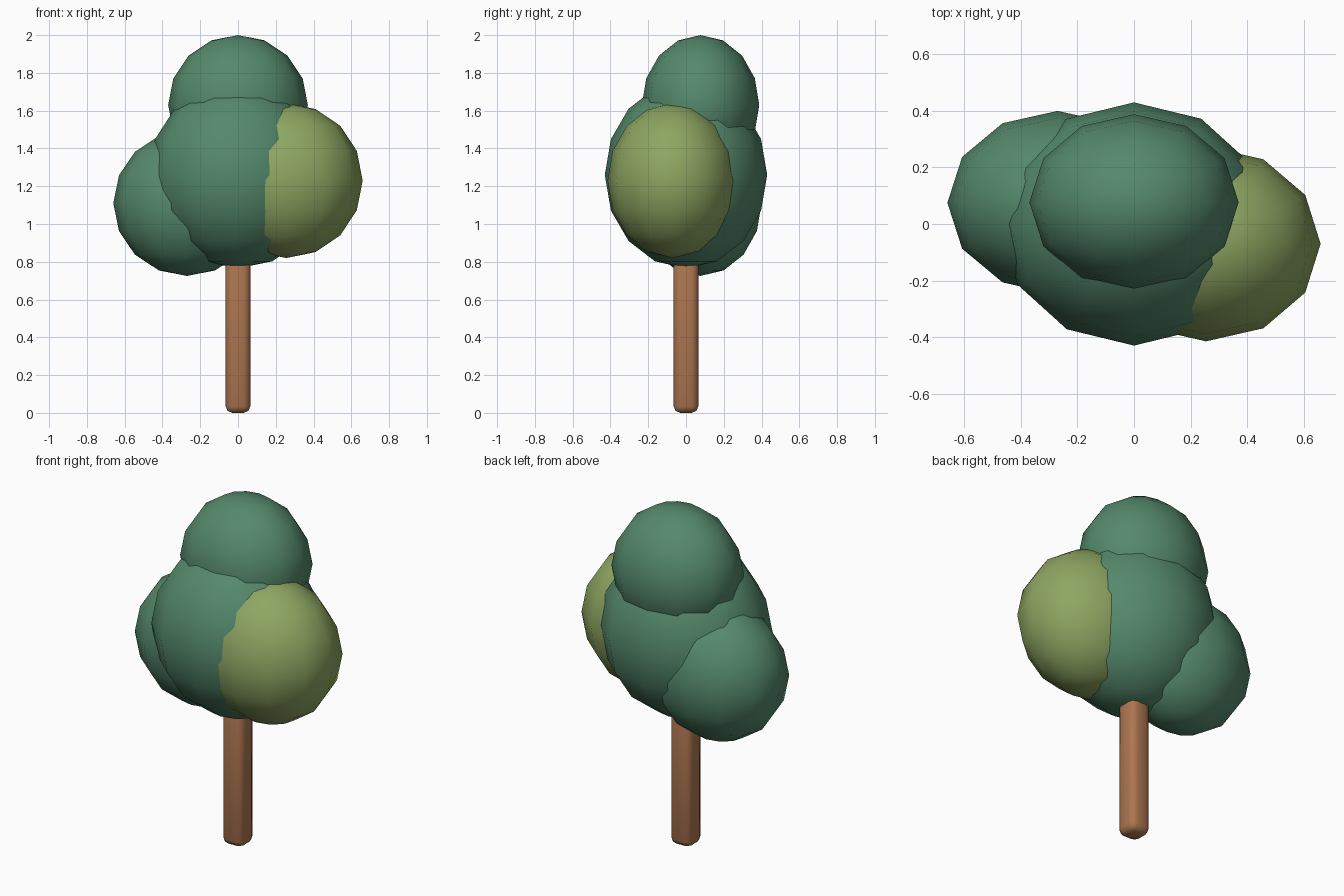
import bpy

if "Cube" in bpy.data.objects:
    bpy.data.objects.remove(bpy.data.objects["Cube"])


def material(name, rgb):
    m = bpy.data.materials.new(name)
    m.diffuse_color = (*rgb, 1)
    m.use_nodes = True
    m.node_tree.nodes["Principled BSDF"].inputs["Base Color"].default_value = m.diffuse_color
    return m


GREEN = material("leaf_green", (0.09, 0.25, 0.15))
OLIVE = material("leaf_olive", (0.27, 0.38, 0.12))
BROWN = material("bark_brown", (0.42, 0.18, 0.08))


def foliage(name, centre, radii, mat):
    bpy.ops.mesh.primitive_uv_sphere_add(segments=12, ring_count=8, radius=1, location=centre)
    ob = bpy.context.object
    ob.name = name
    ob.scale = radii
    bpy.ops.object.transform_apply(location=False, rotation=False, scale=True)
    bpy.ops.object.shade_smooth()
    ob.data.materials.append(mat)


# Foliage clumps
foliage("middle_foliage", (0, 0, 1.26), (0.475, 0.43, 0.495), GREEN)
foliage("top_foliage", (0, 0.077, 1.63), (0.37, 0.311, 0.37), GREEN)
foliage("left_foliage", (-0.27, 0.075, 1.11), (0.39, 0.325, 0.385), GREEN)
foliage("right_foliage", (0.255, -0.07, 1.23), (0.405, 0.345, 0.41), OLIVE)

# Trunk: square post with rounded edges, top hidden in the foliage
HEIGHT = 0.95
bpy.ops.mesh.primitive_cube_add(size=1, location=(0, 0, HEIGHT / 2))
trunk = bpy.context.object
trunk.name = "trunk"
trunk.scale = (0.13, 0.13, HEIGHT)
bpy.ops.object.transform_apply(location=False, rotation=False, scale=True)
bevel = trunk.modifiers.new("rounded_edges", 'BEVEL')
bevel.width = 0.035
bevel.segments = 2
bpy.ops.object.shade_smooth()
trunk.data.materials.append(BROWN)
